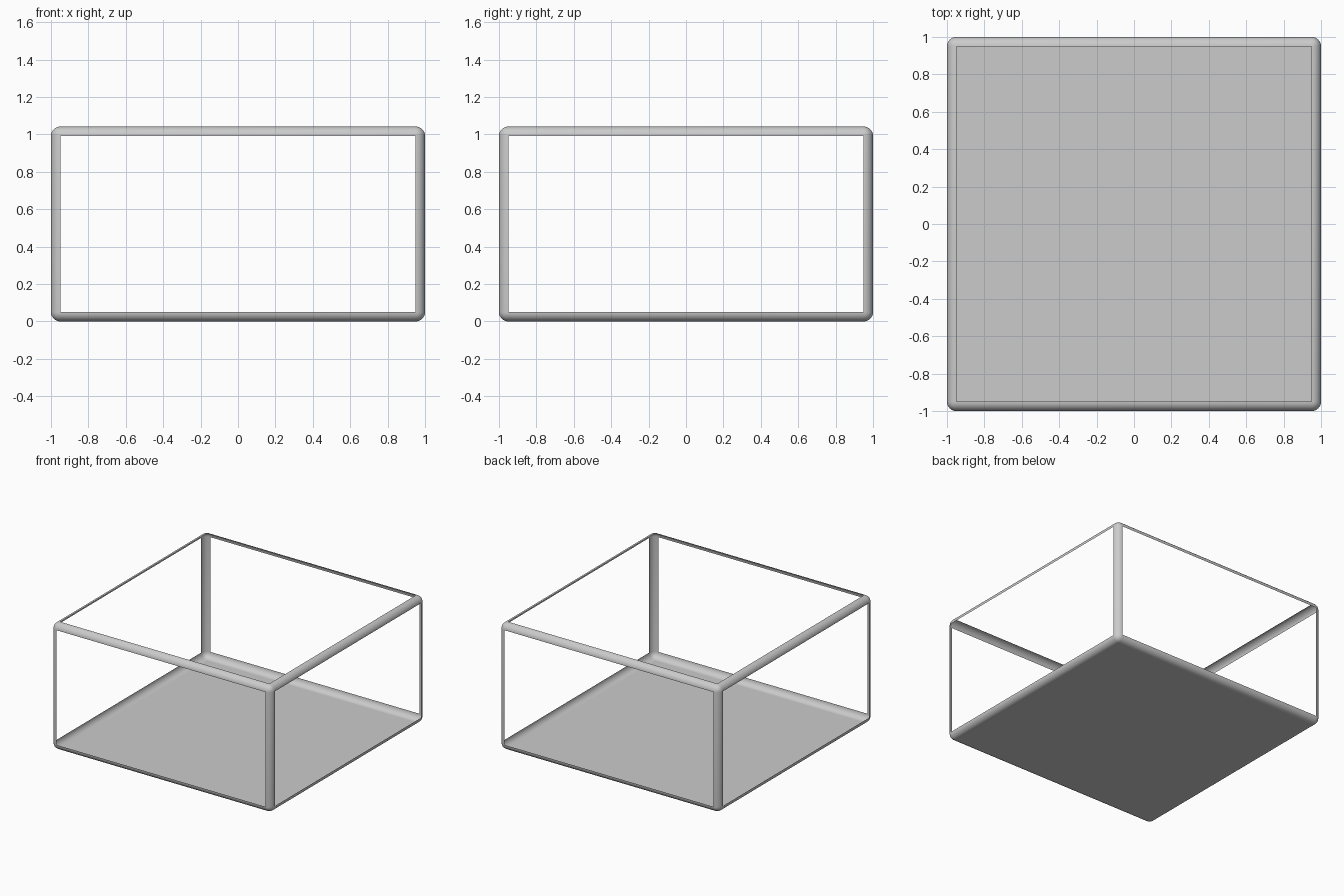
import bpy, bmesh

if "Cube" in bpy.data.objects:
    bpy.data.objects.remove(bpy.data.objects["Cube"])

W, H, R = 2.0, 1.042, 0.05   # overall width, height and edge radius


def rounded_box_part(name, keep):
    """Box with rounded edges, keeping only the faces that pass the test."""
    bm = bmesh.new()
    bmesh.ops.create_cube(bm, size=1)
    for v in bm.verts:
        v.co = (v.co.x * W, v.co.y * W, (v.co.z + 0.5) * H)
    bmesh.ops.bevel(bm, geom=bm.edges[:], offset=R, offset_type='OFFSET',
                    segments=8, profile=0.5, affect='EDGES')
    bmesh.ops.recalc_face_normals(bm, faces=bm.faces[:])
    drop = [f for f in bm.faces if not keep(f)]
    bmesh.ops.delete(bm, geom=drop, context='FACES')
    for f in bm.faces:
        f.smooth = True
    mesh = bpy.data.meshes.new(name)
    bm.to_mesh(mesh)
    bm.free()
    obj = bpy.data.objects.new(name, mesh)
    bpy.context.collection.objects.link(obj)
    return obj


# Thin quarter-round rails, posts and corners; all large panels are open
rounded_box_part("edge_frame", lambda f: f.calc_area() < 0.5)

# Flat floor that meets the lower rails
rounded_box_part("floor_panel", lambda f: f.calc_area() > 0.5 and f.normal.z < -0.9)
